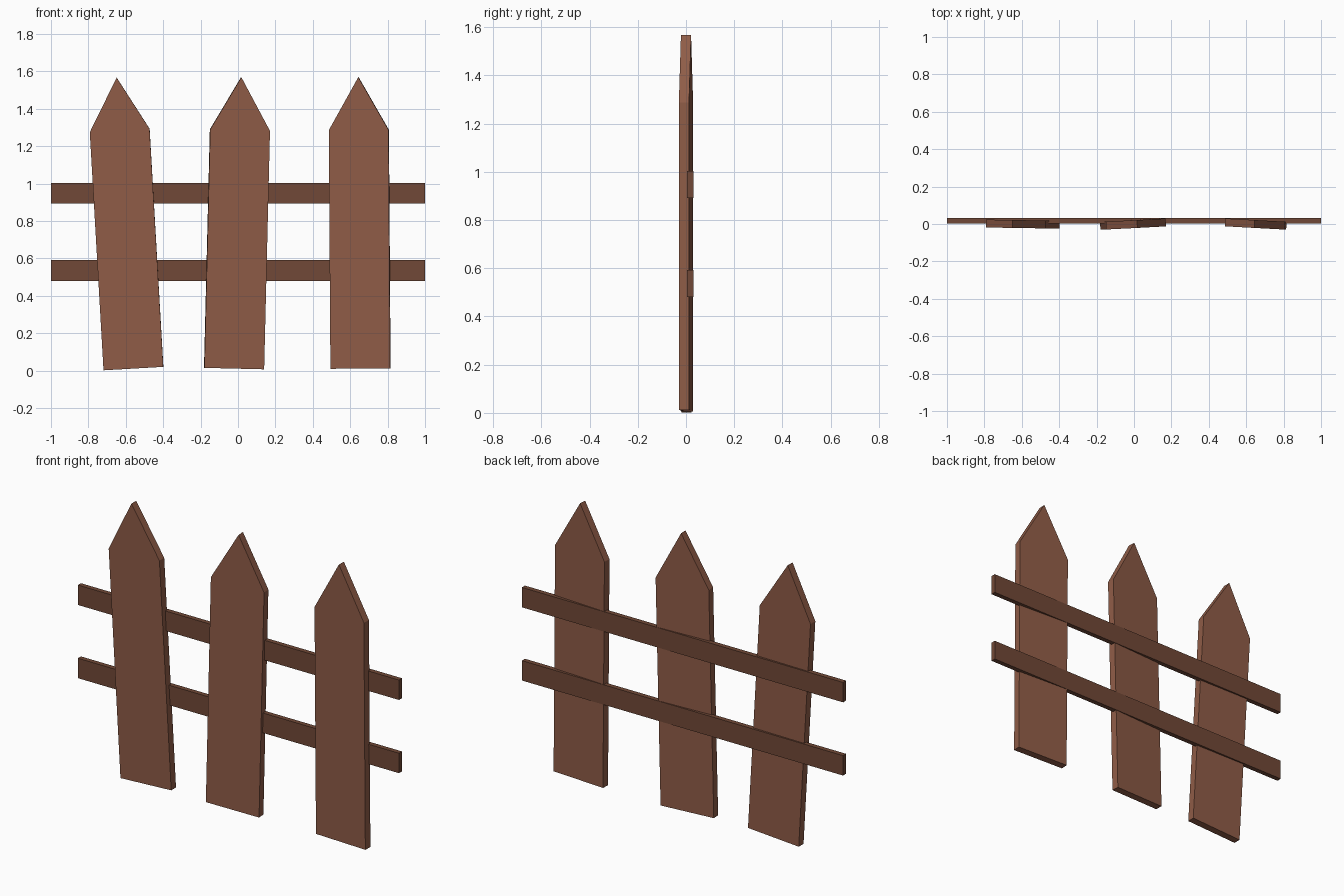
import bpy
import bmesh
from math import radians
from mathutils import Matrix

if "Cube" in bpy.data.objects:
    bpy.data.objects.remove(bpy.data.objects["Cube"])


def material(name, rgb):
    m = bpy.data.materials.new(name)
    m.diffuse_color = (*rgb, 1)
    m.use_nodes = True
    m.node_tree.nodes["Principled BSDF"].inputs["Base Color"].default_value = m.diffuse_color
    return m


def board(name, profile, y0, y1, mat):
    """Extrude an x/z outline from y0 to y1."""
    bm = bmesh.new()
    face = bm.faces.new([bm.verts.new((x, y0, z)) for x, z in profile])
    ext = bmesh.ops.extrude_face_region(bm, geom=[face])
    moved = [v for v in ext["geom"] if isinstance(v, bmesh.types.BMVert)]
    bmesh.ops.translate(bm, verts=moved, vec=(0, y1 - y0, 0))
    bmesh.ops.recalc_face_normals(bm, faces=bm.faces)
    me = bpy.data.meshes.new(name)
    bm.to_mesh(me)
    bm.free()
    me.materials.append(mat)
    ob = bpy.data.objects.new(name, me)
    bpy.context.collection.objects.link(ob)
    return ob


picket_wood = material("picket_wood", (0.275, 0.107, 0.063))
rail_wood = material("rail_wood", (0.165, 0.066, 0.038))

# Pointed pickets: bottom centre x, lean in the fence plane, twist about the vertical
outline = [(-0.16, 0), (0.16, 0), (0.16, 1.275), (0, 1.558), (-0.16, 1.275)]
pickets = [("left", -0.559, -3.3, -0.9),
           ("middle", -0.021, 1.4, 3.0),
           ("right", 0.655, -0.4, -3.1)]
for side, x, lean, twist in pickets:
    ob = board(side + "_picket", outline, -0.021, 0.021, picket_wood)
    ob.data.transform(Matrix.Translation((x, 0, 0.0105))
                      @ Matrix.Rotation(radians(lean), 4, 'Y')
                      @ Matrix.Rotation(radians(twist), 4, 'Z'))

# Horizontal rails behind the pickets
for name, z0, z1 in (("lower_rail", 0.48, 0.592), ("upper_rail", 0.892, 1.004)):
    board(name, [(-1, z0), (1, z0), (1, z1), (-1, z1)], 0.004, 0.031, rail_wood)
